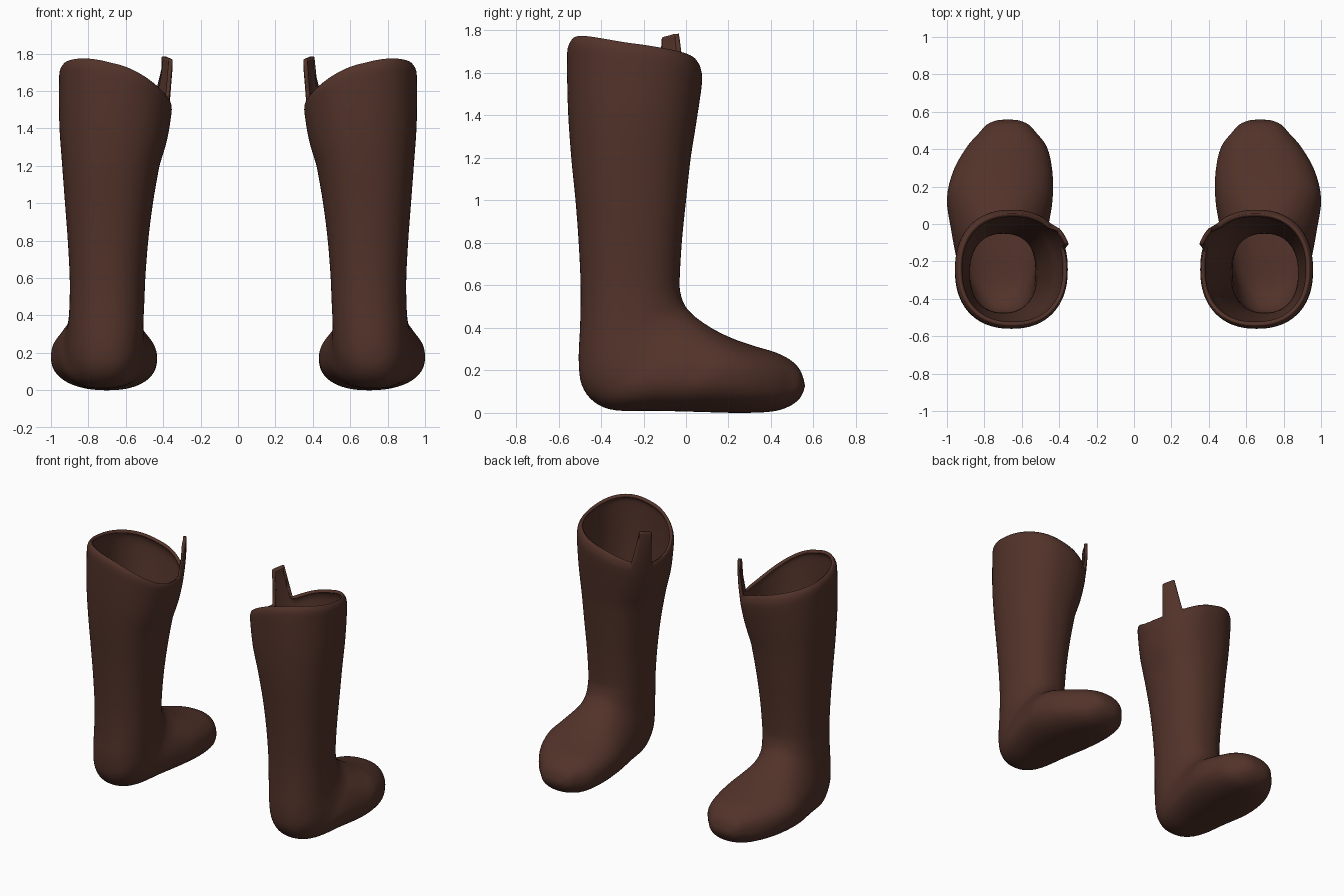
import bpy, bmesh, math

if "Cube" in bpy.data.objects:
    bpy.data.objects.remove(bpy.data.objects["Cube"])

SEG = 120       # points around each ring
STEPS = 4       # rings between two key sections
FLARE_Z, TOP_Z = 1.2, 1.7

leather = bpy.data.materials.new("dark_brown_leather")
leather.diffuse_color = (0.085, 0.033, 0.023, 1)
leather.use_nodes = True
leather.node_tree.nodes["Principled BSDF"].inputs["Base Color"].default_value = leather.diffuse_color

# Sections from opening to toe: instep y, z / heel-sole y, z / inner x, outer x
SECTIONS = [
    (0.055, 1.70, -0.540, 1.70, 0.362, 0.935),
    (0.070, 1.67, -0.557, 1.67, 0.355, 0.953),
    (0.075, 1.60, -0.560, 1.60, 0.357, 0.957),
    (0.050, 1.40, -0.555, 1.40, 0.380, 0.955),
    (0.022, 1.20, -0.540, 1.20, 0.420, 0.940),
    (0.000, 1.00, -0.520, 1.00, 0.455, 0.925),
    (-0.020, 0.80, -0.505, 0.80, 0.480, 0.910),
    (-0.030, 0.62, -0.496, 0.60, 0.495, 0.900),
    (-0.025, 0.56, -0.498, 0.42, 0.500, 0.900),
    (-0.010, 0.515, -0.505, 0.25, 0.505, 0.905),
    (0.010, 0.485, -0.490, 0.13, 0.505, 0.915),
    (0.040, 0.455, -0.430, 0.05, 0.500, 0.930),
    (0.080, 0.425, -0.330, 0.012, 0.485, 0.955),
    (0.140, 0.388, -0.150, 0.010, 0.460, 0.980),
    (0.220, 0.350, 0.050, 0.005, 0.435, 1.000),
    (0.320, 0.315, 0.250, 0.000, 0.437, 0.965),
    (0.420, 0.285, 0.400, 0.006, 0.465, 0.895),
    (0.490, 0.250, 0.480, 0.028, 0.520, 0.830),
    (0.535, 0.205, 0.530, 0.062, 0.565, 0.785),
    (0.555, 0.155, 0.553, 0.100, 0.615, 0.735),
]


def spline(keys):
    """Smooth the key sections into many rings."""
    out = []
    for i in range(len(keys) - 1):
        a, b, c, d = (keys[max(0, min(len(keys) - 1, i + k))] for k in (-1, 0, 1, 2))
        for s in range(STEPS):
            t = s / STEPS
            out.append([0.5 * (2 * q + (r - p) * t + (2 * p - 5 * q + 4 * r - u) * t * t
                               + (3 * q - p - 3 * r + u) * t ** 3)
                        for p, q, r, u in zip(a, b, c, d)])
    return out + [list(keys[-1])]


def rounded(v):
    return math.copysign(abs(v) ** 0.88, v)


def rim_height(a):
    return 1.665 + 0.1 * math.cos(a) - 0.052 * math.sin(a) - 0.027 * math.cos(2 * a)


def tab_shape(a):
    t = (15.5 - abs(math.degrees(a) - 147)) / 7
    t = max(0, min(1, t))
    return t * t * (3 - 2 * t)


def ring_point(sec, a, side):
    fy, fz, by, bz, x0, x1 = sec
    s, c = rounded(math.sin(a)), rounded(math.cos(a))
    x = (x0 + x1) / 2 + (x1 - x0) / 2 * c
    y = (fy + by) / 2 + (fy - by) / 2 * s
    z = (fz + bz) / 2 + (fz - bz) / 2 * s
    if z > FLARE_Z:                       # slanted opening and pull tab
        t = (z - FLARE_Z) / (TOP_Z - FLARE_Z)
        z = FLARE_Z + t * (rim_height(a) - FLARE_Z)
        pull = max(0, (t - 0.8) / 0.2) * tab_shape(a)
        z += 0.235 * pull
        x -= 0.035 * pull
    return side * x, y, z


def make_boot(name, side):
    bm = bmesh.new()
    rings = [[bm.verts.new(ring_point(sec, 2 * math.pi * k / SEG, side)) for k in range(SEG)]
             for sec in spline(SECTIONS)]
    for r, q in zip(rings, rings[1:]):
        for k in range(SEG):
            n = (k + 1) % SEG
            bm.faces.new((r[k], r[n], q[n], q[k]))
    # toe cap
    tip = bm.verts.new((side * 0.675, 0.56, 0.127))
    for k in range(SEG):
        bm.faces.new((rings[-1][k], rings[-1][(k + 1) % SEG], tip))
    # outward facing
    bm.normal_update()
    if tip.normal.y < 0:
        bmesh.ops.reverse_faces(bm, faces=bm.faces)
    mesh = bpy.data.meshes.new(name)
    bm.to_mesh(mesh)
    bm.free()
    mesh.materials.append(leather)
    boot = bpy.data.objects.new(name, mesh)
    bpy.context.collection.objects.link(boot)
    # leather thickness
    wall = boot.modifiers.new("wall", "SOLIDIFY")
    wall.thickness = 0.022
    wall.offset = -1
    bpy.context.view_layer.objects.active = boot
    boot.select_set(True)
    bpy.ops.object.shade_smooth_by_angle(angle=math.radians(50))
    boot.select_set(False)


make_boot("right_boot", 1)
make_boot("left_boot", -1)
